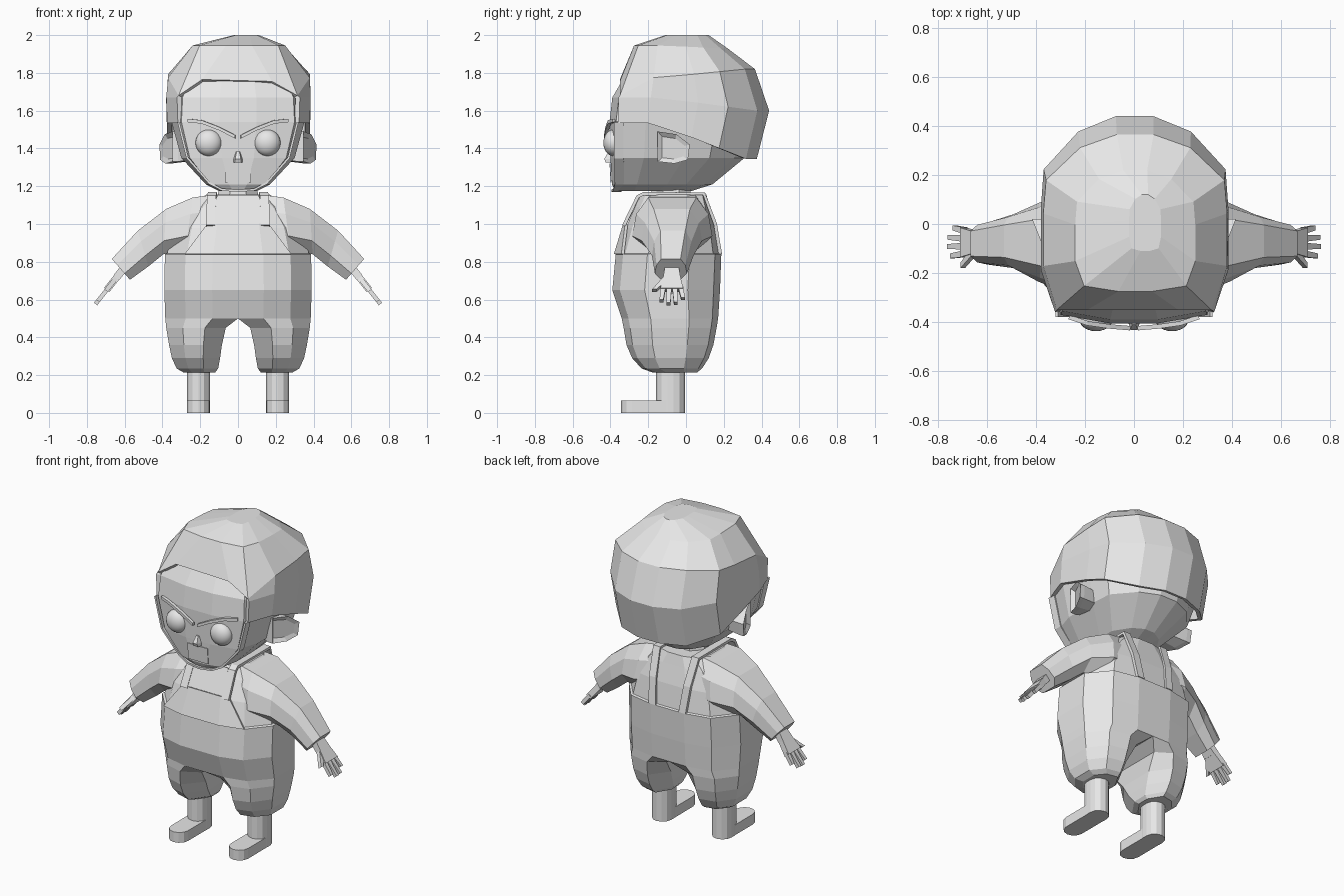
import bpy, bmesh, math
from mathutils import Vector

if "Cube" in bpy.data.objects:
    bpy.data.objects.remove(bpy.data.objects["Cube"])

mat = bpy.data.materials.new("plain grey")
mat.diffuse_color = (0.8, 0.8, 0.8, 1)
mat.use_nodes = True
mat.node_tree.nodes["Principled BSDF"].inputs["Base Color"].default_value = mat.diffuse_color


def make(name, verts, faces, thick=0, offset=0):
    me = bpy.data.meshes.new(name)
    me.from_pydata([tuple(v) for v in verts], [], faces)
    bm = bmesh.new()
    bm.from_mesh(me)
    bmesh.ops.recalc_face_normals(bm, faces=bm.faces)
    bm.to_mesh(me)
    bm.free()
    me.materials.append(mat)
    ob = bpy.data.objects.new(name, me)
    bpy.context.collection.objects.link(ob)
    if thick:
        mod = ob.modifiers.new("thickness", 'SOLIDIFY')
        mod.thickness = thick
        mod.offset = offset
    return ob


def loft(name, rings, skip=lambda r, i: False, bottom=True, top=True, thick=0):
    n = len(rings[0])
    verts = [p for ring in rings for p in ring]
    faces = [(r*n + i, r*n + (i+1) % n, (r+1)*n + (i+1) % n, (r+1)*n + i)
             for r in range(len(rings)-1) for i in range(n) if not skip(r, i)]
    if bottom:
        faces.append(tuple(range(n)))
    if top:
        faces.append(tuple(range(len(verts)-n, len(verts))))
    return make(name, verts, faces, thick, -1)


def both(half):
    """Close a right-hand half outline, listed front to back, by mirroring it."""
    return half + [(-x, y) for x, y in reversed(half)]


def ring(shape, x0, x1, yf, yb, zf, zb=None):
    """Plan outline scaled into a box; height may change from front to back."""
    zb = zf if zb is None else zb
    out = []
    for u, v in shape:
        t = min(1, max(0, (v + 0.4) / 1.25))
        out.append(((x0+x1)/2 + u*(x1-x0)/2, (yf+yb)/2 + v*(yb-yf)/2, zf + (zb-zf)*t))
    return out


def ribbon(name, path, side, thick=0.02):
    side = Vector(side)
    pts = [Vector(p) + k*side for p in path for k in (-1, 1)]
    return make(name, pts, [(2*i, 2*i+1, 2*i+3, 2*i+2) for i in range(len(path)-1)], thick)


HEAD = both([(.28, -1), (.85, -.91), (1, -.5), (1, .1), (.97, .48), (.6, .85), (.2, 1)])
HALF = [(.35, -1), (.72, -.86), (1, -.4), (1, .4), (.72, .88), (.3, 1)]
BODY = both(HALF)

# Head
loft("head", [ring(HEAD, -x, x, f, b, z) for z, x, f, b in (
    (1.175, .10, -.375, .03), (1.21, .17, -.392, .14), (1.35, .30, -.40, .31),
    (1.54, .352, -.405, .36), (1.67, .345, -.39, .38), (1.79, .29, -.32, .30))])

# Hair cap with an opening over the forehead
hair = [ring(HEAD, -.375, .38, -.395, .375, 1.535, 1.345),
        ring(HEAD, -.38, .385, -.395, .44, 1.67, 1.60),
        ring(HEAD, -.37, .38, -.35, .365, 1.775, 1.82),
        ring(HEAD, -.24, .25, -.275, .22, 1.945, 1.93),
        ring(HEAD, -.02, .11, -.11, .12, 2.0)]
for i, p in ((0, (.18, -.35, 1.755)), (1, (.315, -.35, 1.68)), (12, (-.315, -.35, 1.68)), (13, (-.19, -.35, 1.765))):
    hair[2][i] = p
loft("hair", hair, skip=lambda r, i: r < 2 and i in (0, 12, 13), bottom=False, thick=0.025)

# Neck and collar
loft("neck", [[(r*math.cos(a), -.08 + r*math.sin(a), z) for a in
               [k*math.pi/4 + math.pi/8 for k in range(8)]] for r, z in ((.12, 1.12), (.105, 1.22))])

# Torso: trousers below the waist step, shirt above it
loft("torso", [ring(BODY, -x, x, f, b, z) for z, x, f, b in (
    (.50, .385, -.34, .17), (.65, .39, -.39, .18), (.84, .387, -.372, .187), (.845, .375, -.358, .175),
    (.98, .34, -.318, .155), (1.09, .26, -.27, .125), (1.155, .17, -.237, .108))], bottom=False)

# Bib in two stages, lower flare and upper panel
bx = (-.28, -.13, .13, .28)
by = (-.335, -.374, -.374, -.335)
lower = [(x, y, .84) for x, y in zip(bx, by)]
upper = [(x, y, 1.0) for x, y in zip((-.16, -.11, .11, .16), (-.315, -.325, -.325, -.315))]
make("bib", lower + upper, [(i, i+1, i+5, i+4) for i in range(3)], 0.016)
make("bib_panel", [(-.145, -.322, 1.0), (.145, -.322, 1.0), (.11, -.25, 1.15), (-.11, -.25, 1.15)],
     [(0, 1, 2, 3)], 0.016)

# Mouth panel and nose
make("mouth", [(-.07, -.403, 1.32), (.07, -.403, 1.32), (.07, -.397, 1.22), (-.07, -.397, 1.22)],
     [(0, 1, 2, 3)], 0.004)
loft("nose", [[(-w, -.39, z), (w, -.39, z), (w*.6, y, z), (-w*.6, y, z)]
              for z, w, y in ((1.325, .027, -.425), (1.345, .025, -.432), (1.385, .012, -.41))])

for s, side in ((1, "right"), (-1, "left")):
    # Trouser legs continue each half of the torso outline and round off inside
    legs = []
    for z, a, b, f, k, q in ((.215, .12, .29, -.18, .06, .7), (.235, .105, .325, -.235, .085, .7),
                             (.29, .095, .35, -.285, .12, .6), (.36, .085, .365, -.315, .145, .5),
                             (.45, .065, .38, -.33, .162, .25), (.50, 0, .385, -.34, .17, 0)):
        legs.append([(s*(a + (b-a)*u), (f+k)/2 + v*(k-f)/2, z)
                     for u, v in HALF + [(0, 1-q), (0, q-1)]])
    loft(side + "_trouser_leg", legs, top=False)

    # Boots: rounded leg on a long sole with a rounded toe
    def oval(front, back, z, r=.061):
        arc = [math.pi*k/6 for k in range(7)]
        return ([(s*.21 + r*math.cos(a), back - r + r*math.sin(a), z) for a in arc] +
                [(s*.21 - r*math.cos(a), front + r - r*math.sin(a), z) for a in arc])
    loft(side + "_boot_leg", [oval(-.16, -.005, .0), oval(-.16, -.005, .26)])
    loft(side + "_boot_foot", [oval(-.345, -.006, .0, .06), oval(-.345, -.006, .065, .06)])

    # Sleeves: sections from a top point to a bottom point
    rows = (((.13, 1.155), (.17, .87), -.26, .125), ((.24, 1.14), (.28, .85), -.285, .14),
            ((.38, 1.08), (.395, .84), -.235, .085), ((.53, .965), (.475, .775), -.18, .04),
            ((.668, .815), (.572, .705), -.165, .005))
    sleeve = []
    for (tx, tz), (lx, lz), f, b in rows:
        sec = []
        for u, v in ((-1, -.6), (-.4, -1), (.4, -.9), (1, -.6), (1, .6), (.4, .9), (-.4, 1), (-1, .6)):
            h = (1 + u) / 2
            sec.append((s*(lx + (tx-lx)*h), (f+b)/2 + v*(b-f)/2, lz + (tz-lz)*h))
        sleeve.append(sec)
    loft(side + "_sleeve", sleeve)

    # Hand: palm, four fingers and thumb along the forearm direction
    axis = Vector((.62, 0, -.785))
    flat = Vector((.785, 0, .62))

    def digit(name, p, q, w0, w1, t):
        secs = []
        for (d, y), w in ((p, w0), (q, w1)):
            c = Vector((.605, y, .765)) + axis*d
            c = [c + flat*i*t + Vector((0, j*w, 0)) for i, j in ((-1, -1), (1, -1), (1, 1), (-1, 1))]
            secs.append([(s*v.x, v.y, v.z) for v in c])
        loft(name, secs)
    digit(side + "_wrist", (-.02, -.075), (.06, -.075), .034, .044, .02)
    digit(side + "_palm", (.06, -.075), (.145, -.075), .044, .06, .018)
    for k in range(4):
        digit(side + "_finger", (.13, -.121 + .031*k), ((.22, .24, .237, .205)[k], -.130 + .038*k),
              .014, .010, .011)
    digit(side + "_thumb", (.065, -.10), (.15, -.168), .02, .011, .012)

    # Ears
    outline = ((-.15, 1.49), (-.05, 1.475), (.02, 1.42), (.01, 1.34), (-.06, 1.32), (-.15, 1.33))
    loft(side + "_ear", [[(s*(x + .4*(y+.07)*(x > .3)), -.07 + (y+.07)*k, 1.40 + (z-1.40)*k)
                          for y, z in outline] for x, k in ((.26, .85), (.35, 1.0), (.38, 1.0), (.365, .7))])

    # Eyes
    bpy.ops.mesh.primitive_uv_sphere_add(segments=24, ring_count=14, radius=.07, location=(s*.155, -.385, 1.43))
    eye = bpy.context.object
    eye.name = side + "_eye"
    eye.scale = (1, .75, 1)
    eye.data.materials.append(mat)
    bpy.ops.object.shade_smooth()

    # Slanted brows
    ribbon(side + "_brow", [(s*.015, -.425, 1.462), (s*.10, -.418, 1.505), (s*.19, -.405, 1.54),
                            (s*.265, -.38, 1.548)], (0, 0, .009), .018)

    # Jaw edging running from the temple to the chin
    ribbon(side + "_jaw_edge", [(s*.315, -.355, 1.54), (s*.268, -.355, 1.35), (s*.15, -.352, 1.215),
                                (s*.085, -.36, 1.182), (0, -.37, 1.176)], (0, .025, 0), .012)

    # Shoulder straps from bib to rear waist
    ribbon(side + "_strap", [(s*.145, -.33, .99), (s*.14, -.255, 1.145), (s*.135, -.225, 1.16),
                             (s*.135, .095, 1.16), (s*.12, .155, 1.0), (s*.105, .182, .84)],
           (.024, 0, 0), .018)
